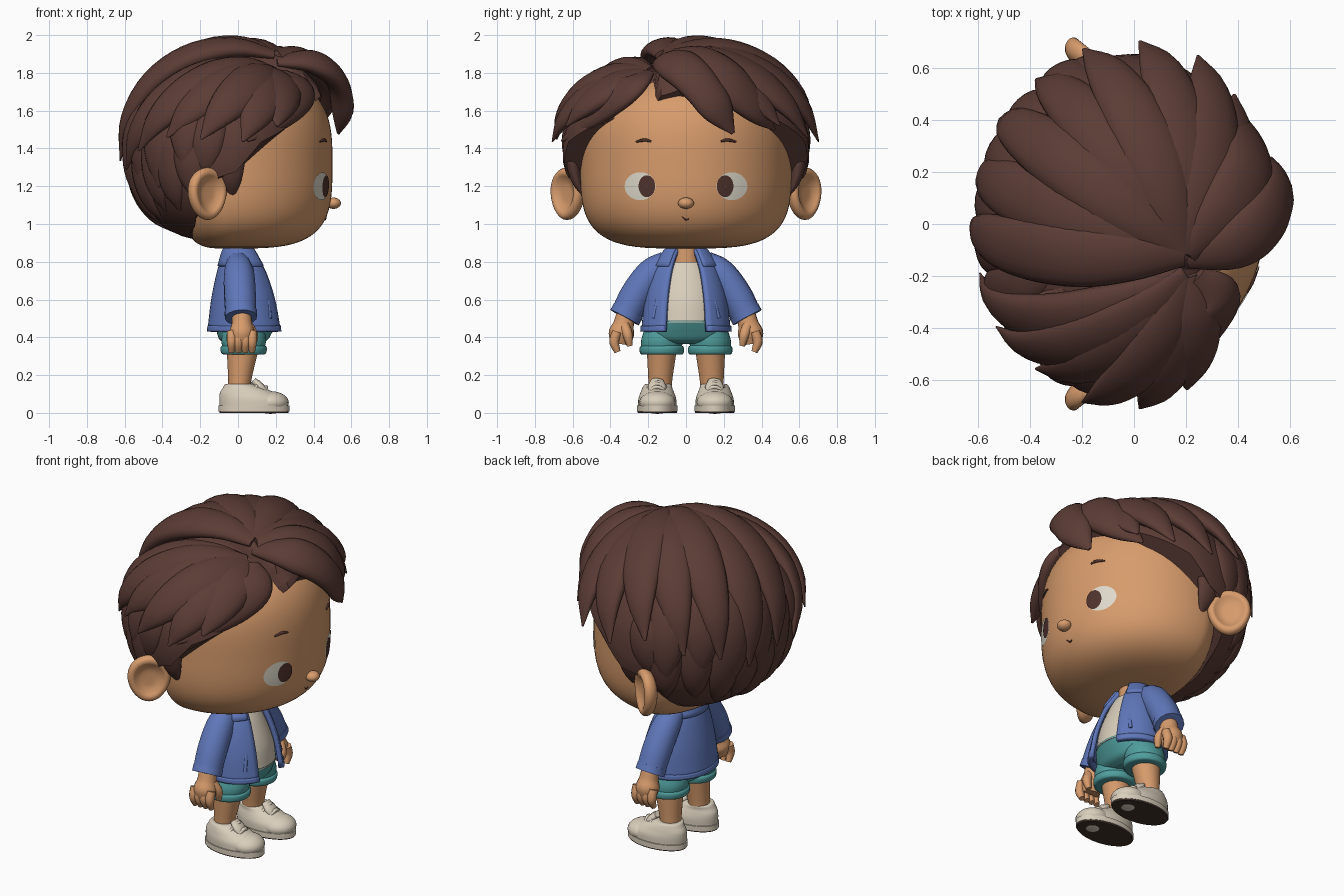
import bpy, bmesh, math
from math import sin, cos, pi, radians
from mathutils import Vector

cube = bpy.data.objects.get("Cube")
if cube:
    bpy.data.objects.remove(cube)


def material(name, rgb):
    m = bpy.data.materials.new(name)
    m.use_nodes = True
    m.diffuse_color = (*rgb, 1)
    m.node_tree.nodes["Principled BSDF"].inputs["Base Color"].default_value = (*rgb, 1)
    return m


SKIN = material("skin tan", (.68, .33, .15))
HAIR = material("hair brown", (.105, .045, .036))
BLUE = material("jacket blue", (.115, .185, .49))
TEAL = material("shorts teal", (.08, .34, .34))
CREAM = material("cream", (.70, .62, .50))
WHITE = material("eye white", (.74, .70, .60))
DARK = material("sole dark brown", (.055, .033, .025))
IRIS = material("eye brown", (.08, .033, .026))
made = []


def grid(name, rows, mat, closed=True, caps=True, thick=0):
    """Skin rows of points into a surface."""
    bm = bmesh.new()
    vs = [[bm.verts.new(p) for p in r] for r in rows]
    n = len(rows[0])
    for a, b in zip(vs, vs[1:]):
        for i in range(n if closed else n - 1):
            j = (i + 1) % n
            bm.faces.new((a[i], a[j], b[j], b[i]))
    if caps and closed:
        bm.faces.new(vs[0])
        bm.faces.new(vs[-1])
    bmesh.ops.recalc_face_normals(bm, faces=bm.faces)
    me = bpy.data.meshes.new(name)
    bm.to_mesh(me)
    bm.free()
    me.materials.append(mat)
    ob = bpy.data.objects.new(name, me)
    bpy.context.collection.objects.link(ob)
    if thick:
        mod = ob.modifiers.new("thickness", 'SOLIDIFY')
        mod.thickness, mod.offset = thick, 0
    made.append(ob)
    return ob


def spline(ctrl, n):
    """Catmull-Rom resampling of control tuples."""
    c = [Vector(p) for p in ctrl]
    c = [2 * c[0] - c[1]] + c + [2 * c[-1] - c[-2]]
    out = []
    for i in range(n):
        u = i / (n - 1) * (len(ctrl) - 1)
        k = min(int(u), len(ctrl) - 2)
        f = u - k
        a, b, d, e = c[k:k + 4]
        out.append(.5 * (2 * b + (d - a) * f + (2 * a - 5 * b + 4 * d - e) * f * f
                         + (3 * b - a - 3 * d + e) * f ** 3))
    return out


def sweep(name, ctrl, radii, mat, flat=1, center=None, n=16, sides=14):
    """Tube along a path, flattened toward the given center."""
    pts = spline(ctrl, n)
    rad = [max(v[0], .002) for v in spline([(r, 0) for r in radii], n)]
    rows = []
    for i, p in enumerate(pts):
        t = (pts[min(i + 1, n - 1)] - pts[max(i - 1, 0)]).normalized()
        side = t.cross(p - center if center else Vector((1, .1, 0))).normalized()
        nrm = side.cross(t)
        rows.append([p + side * rad[i] * cos(2 * pi * k / sides)
                     + nrm * rad[i] * flat * sin(2 * pi * k / sides) for k in range(sides)])
    return grid(name, rows, mat)


def loft(name, secs, mat, gap=0, thick=0, n=20, sides=40):
    """Stack of ellipses (z, cx, cy, rx, ry); gap leaves the front open."""
    rows = []
    for z, cx, cy, rx, ry in (spline(secs, n) if n else secs):
        angs = [gap + (2 * pi - 2 * gap) * k / (sides - (1 if gap else 0)) for k in range(sides)]
        rows.append([Vector((cx + rx * cos(a), cy + ry * sin(a), z)) for a in angs])
    return grid(name, rows, mat, closed=not gap, thick=thick)


def ball(name, loc, size, mat):
    th = [pi * (.02 + .96 * i / 14) for i in range(15)]
    return loft(name, [(loc[2] + size[2] * cos(t), loc[0], loc[1], size[0] * sin(t),
                        size[1] * sin(t)) for t in th], mat, n=0, sides=20)


# Head: rounded box with a flat chin
def head_ring(z):
    h, p = (.47, 3) if z > 1.33 else (.46, 3.6)
    return max(0, 1 - abs((z - 1.33) / h) ** p) ** (1 / p)


def head_x(y, z):
    return -.05 + .55 * math.sqrt(max(0, head_ring(z) ** 2 - (y / .56) ** 2))


rows = []
for i in range(1, 48):
    c = cos(pi * i / 48)
    z = 1.33 + c * (.47 if c > 0 else .46)
    r = head_ring(z)
    rows.append([Vector((-.05 + r * cos(a) * (.55 if cos(a) > 0 else .26), .56 * r * sin(a), z))
                 for a in [2 * pi * k / 64 for k in range(64)]])
grid("head", rows, SKIN)
ball("nose", (.505, 0, 1.11), (.04, .042, .03), SKIN)


def decal(name, cy, cz, ry, rz, off, mat):
    rows = []
    for f in (1, .75, .5, .25, .02):
        ring = [(cy + f * ry * cos(a), cz + f * rz * sin(a)) for a in [2 * pi * k / 32 for k in range(32)]]
        rows.append([Vector((head_x(y, z) + off, y, z)) for y, z in ring])
    ob = grid(name, rows, mat, caps=False)
    if ob.data.polygons[0].normal.x < 0:
        ob.data.flip_normals()


def stroke(name, line, r):
    sweep(name, [(head_x(y, z) + .001, y, z) for y, z in line], (r * .5, r, r * .5), IRIS, n=8, sides=8)


stroke("mouth", ((-.022, 1.038), (0, 1.022), (.016, 1.027)), .004)
for s, side in ((1, "left"), (-1, "right")):
    decal(side + "_eye", s * .243, 1.2, .082, .074, .004, WHITE)
    decal(side + "_pupil", s * .207, 1.2, .044, .058, .007, IRIS)
    stroke(side + "_eyebrow", ((s * .185, 1.437), (s * .22, 1.445), (s * .265, 1.435)), .009)
    # Ear: turned cup facing forward and outward
    prof = ((.004, .008), (.045, .01), (.072, .022), (.09, .034), (.11, .03), (.12, .005),
            (.105, -.03), (.06, -.05), (.004, -.055))
    out = Vector((.62, s * .78, 0))
    along = Vector((-.78, s * .62, 0))
    mid = Vector((-.165, s * .625, 1.16))
    grid(side + "_ear", [[mid + along * r * cos(a) * (1 + .12 * sin(a)) + Vector((0, 0, 1.16 * r * sin(a))) + out * h
                          for a in [2 * pi * k / 32 for k in range(32)]]
                         for r, h in spline(prof, 25)], SKIN)

# Hair: shell surface that the cap and the locks follow
HUB = Vector((0, 0, 1.4))


def shell(d, scale=1):
    d = d.normalized()
    f = min(1, max(0, (d.y + .35) / .12))
    f = f * f * (3 - 2 * f)
    up = .49 + .08 * f
    p, h = (2, up) if d.z > 0 else (2.5, .53)
    r = math.hypot(d.x / (.46 + .1 * f if d.x > 0 else .6), d.y / .69)
    return HUB + d * scale * (r ** p + abs(d.z / h) ** p) ** (-1 / p)


def heading(az, el):
    a, e = radians(az), radians(el)
    return Vector((cos(a) * cos(e), sin(a) * cos(e), sin(e)))


# Hairline: elevation limit by angle away from the face
LINE = ((0, 39), (45, 22), (80, 4), (92, -10), (105, -14), (122, -42), (150, -58), (180, -62))


def limit(az):
    az = abs((az + 180) % 360 - 180)
    for (a, b), (c, d) in zip(LINE, LINE[1:]):
        if az <= c:
            return b + (d - b) * (az - a) / (c - a)


grid("hair_cap", [[shell(heading(az, 89 + (limit(az) - 89) * i / 30), .91)
                   for az in range(0, 360, 4)] for i in range(31)], HAIR, thick=.05)
POINTED = (.4, .75, 1, 1.02, .9, .6, .06)
BLUNT = (.4, .75, 1, 1, .92, .8, .1)


def lock(ctrl, w, thick=.5, shape=POINTED):
    sweep("hair_lock", ctrl, [w * k for k in shape], HAIR, thick, HUB, 22, 16)


def shell_lock(root, az, el, w, scale, flare=0.0):
    """Lock hugging the shell, its tip lifted by the flare."""
    tip = heading(az, el)
    root = root.normalized()
    lock([shell(root.slerp(tip, i / 6), scale + flare * (i / 6) ** 2) for i in range(7)], w)


# Top layer swept back from the parting, alternating high and low
LEFT_ROOT, RIGHT_ROOT = Vector((.2, -.12, .52)), Vector((.22, -.22, .44))
for k, (az, el) in enumerate(((52, 11), (69, 5), (88, 3), (106, 8), (124, 1), (142, -3), (160, -12), (179, -6))):
    shell_lock(LEFT_ROOT, az, el, .125, .93 + .02 * (k % 2), .09)
for k, (az, el) in enumerate(((198, -10), (217, -1), (236, 5), (254, 4), (272, 3), (288, 10))):
    shell_lock(RIGHT_ROOT, az, el, .12, .95 + .02 * (k % 2), .08)
# Middle and nape layers
for k, az in enumerate((115, 133, 151, 170, 189, 208, 226, 244)):
    shell_lock(heading(az, 45), az, -28 + abs(az - 180) * .2 + 6 * (k % 2), .11, .92, .06)
for k, az in enumerate((114, 130, 146, 161, 176, 191, 206, 221, 234, 246)):
    shell_lock(heading(az, 20), az, -54 + abs(az - 180) * .4 + 4 * (k % 2), .095, .91, .04)
# Sideburns
for s in (1, -1):
    shell_lock(heading(s * 96, 25), s * 93, -26, .085, .87)
    shell_lock(heading(s * 103, 25), s * 107, -14, .1, .92)
# Fringe
lock(((.2, -.13, 1.86), (.38, -.08, 1.86), (.5, .02, 1.79), (.55, .13, 1.66), (.53, .25, 1.48)), .115, .5, BLUNT)
lock(((.2, -.11, 1.89), (.34, .04, 1.87), (.43, .2, 1.77), (.41, .35, 1.63), (.33, .47, 1.5)), .13)
lock(((.24, -.2, 1.8), (.32, -.3, 1.72), (.23, -.46, 1.6), (.05, -.66, 1.44)), .105, .45)

# Neck, shirt, jacket
loft("neck", [(.76, .02, 0, .07, .075), (.9, .02, 0, .065, .07)], SKIN, n=4)
loft("shirt", [(.478, .045, 0, .165, .19), (.6, .04, 0, .152, .18), (.73, .03, 0, .115, .14),
               (.8, .025, 0, .085, .1)], CREAM)
BODY = [(.435, .045, 0, .195, .225), (.6, .038, 0, .168, .205), (.74, .027, 0, .128, .165),
        (.82, .015, 0, .09, .12), (.86, .01, 0, .07, .085)]
loft("jacket", BODY, BLUE, gap=.5, thick=.025)
loft("jacket_hem", [(.43, .045, 0, .195, .227), (.46, .045, 0, .192, .225)], BLUE, gap=.5, thick=.031, n=4)
loft("jacket_collar", [(.875, .01, 0, .072, .085), (.85, .012, 0, .09, .115), (.775, .025, 0, .125, .165)],
     BLUE, gap=.58, thick=.02, n=8)

# Shorts waist
loft("shorts", [(.365, .03, 0, .08, .13), (.385, .03, 0, .125, .2), (.43, .035, 0, .148, .215),
                (.488, .042, 0, .169, .195)], TEAL)

for s, side in ((1, "left"), (-1, "right")):
    # Arm, cuff, hand
    sweep(side + "_sleeve", ((0, s * .1, .8), (.005, s * .18, .74), (.01, s * .26, .63), (.015, s * .32, .515)),
          (.06, .08, .085, .082), BLUE)
    sweep(side + "_cuff", ((.014, s * .306, .54), (.016, s * .325, .505)), (.086, .086), BLUE, n=4)
    sweep(side + "_hand", ((.018, s * .315, .53), (.02, s * .33, .47), (.02, s * .342, .42), (.02, s * .35, .365)),
          (.05, .055, .068, .05), SKIN)
    for k in range(4):
        x = -.034 + .036 * k
        sweep(side + "_finger_%d" % (k + 1), ((x, s * .365, .43), (x, s * .38, .375), (x, s * .362, .322)),
              (.026, .026, .016), SKIN, n=8, sides=10)
    sweep(side + "_thumb", ((.055, s * .325, .46), (.082, s * .308, .41), (.078, s * .298, .355)),
          (.028, .026, .015), SKIN, n=8, sides=10)
    # Pocket welt
    sweep(side + "_pocket", ((.158, s * .148, .6), (.168, s * .172, .5)), (.012, .012), BLUE, n=4, sides=8)
    # Shorts leg, turned hem, leg
    y = s * .128
    loft(side + "_shorts_leg", [(.32, .03, y, .105, .105), (.38, .03, y, .118, .11), (.44, .03, y * .9, .11, .105)],
         TEAL, n=8)
    loft(side + "_shorts_hem", [(.308, .03, y, .1, .1), (.315, .03, y, .118, .115), (.345, .03, y, .123, .117),
                                (.357, .03, y, .112, .106)], TEAL, n=10)
    loft(side + "_leg", [(.1, .005, y * 1.08, .058, .06), (.18, .01, y * 1.06, .062, .064), (.34, .025, y, .085, .08)],
         SKIN, n=10)
    # Shoe with dark tread
    y = s * .152
    loft(side + "_tread", [(0, .085, y, .182, .103), (.008, .085, y, .184, .105)], DARK, n=2)
    loft(side + "_sole", [(.008, .085, y, .188, .108), (.038, .085, y, .188, .108)], CREAM, n=3)
    loft(side + "_shoe", [(.036, .083, y, .18, .102), (.075, .075, y, .174, .1), (.105, .052, y, .148, .09),
                          (.13, .03, y, .112, .08), (.15, .01, y * .97, .08, .072), (.152, .008, y * .96, .06, .058)],
         CREAM)
    ball(side + "_toe", (.172, y, .055), (.097, .096, .06), CREAM)
    sweep(side + "_tongue", ((.15, y, .1), (.115, y, .135), (.08, y, .172)), (.04, .05, .035), CREAM, .5, n=8)
    for k in range(2):
        x, z = .15 - .04 * k, .118 + .026 * k
        sweep(side + "_lace_%d" % (k + 1), ((x - .02, y - .06, z - .02), (x, y, z + .02), (x - .02, y + .06, z - .02)),
              (.009, .011, .009), CREAM, n=8, sides=8)

bpy.ops.object.select_all(action='DESELECT')
for ob in made:
    ob.select_set(True)
bpy.context.view_layer.objects.active = made[0]
bpy.ops.object.shade_smooth_by_angle(angle=radians(50))
